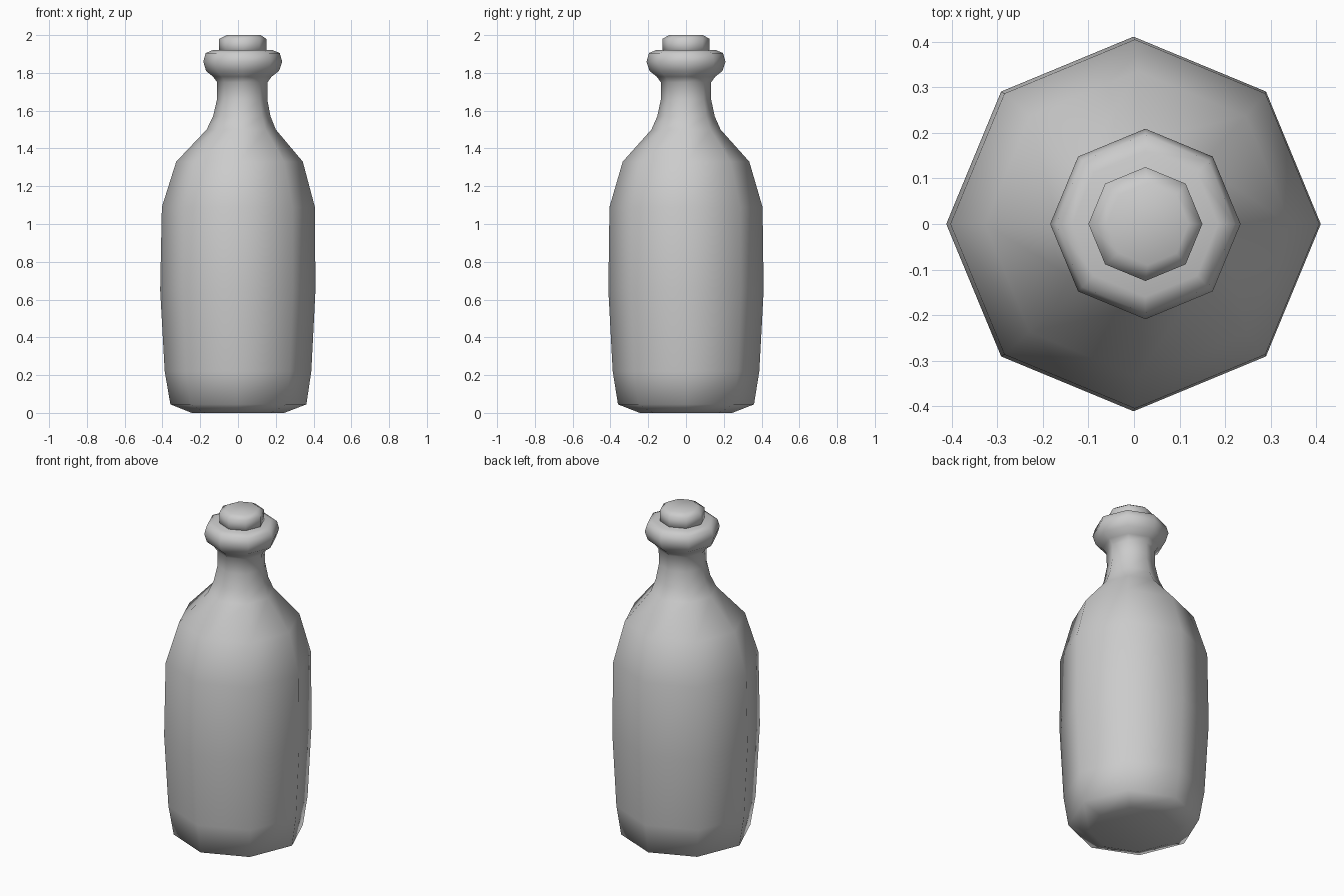
import bpy, bmesh
from math import cos, sin, pi

if "Cube" in bpy.data.objects:
    bpy.data.objects.remove(bpy.data.objects["Cube"])

SIDES = 8


def lathe(name, rings, sharp_angle):
    """Skin octagonal rings (z, radius, x centre) and cap both ends."""
    bm = bmesh.new()
    loops = []
    for z, r, cx in rings:
        loops.append([bm.verts.new((cx + r * cos(2 * pi * i / SIDES),
                                    r * sin(2 * pi * i / SIDES), z))
                      for i in range(SIDES)])
    for a, b in zip(loops, loops[1:]):
        for i in range(SIDES):
            j = (i + 1) % SIDES
            bm.faces.new((a[i], a[j], b[j], b[i]))
    bm.faces.new(loops[0][::-1])
    bm.faces.new(loops[-1])
    bmesh.ops.recalc_face_normals(bm, faces=bm.faces)
    mesh = bpy.data.meshes.new(name)
    bm.to_mesh(mesh)
    bm.free()
    obj = bpy.data.objects.new(name, mesh)
    bpy.context.collection.objects.link(obj)
    bpy.ops.object.select_all(action='DESELECT')
    obj.select_set(True)
    bpy.context.view_layer.objects.active = obj
    bpy.ops.object.shade_smooth_by_angle(angle=sharp_angle)
    return obj


# Bottle: rounded base, slightly bulging body, leaning neck and lip
lathe("bottle", [
    (0.005, 0.245, 0.0), (0.045, 0.36, 0.002), (0.22, 0.388, 0.0),
    (0.65, 0.411, -0.001), (1.09, 0.405, 0.002), (1.33, 0.335, 0.008),
    (1.50, 0.183, 0.017), (1.57, 0.152, 0.02), (1.66, 0.133, 0.022),
    (1.75, 0.133, 0.023), (1.78, 0.155, 0.023), (1.81, 0.193, 0.024),
    (1.86, 0.209, 0.025), (1.905, 0.196, 0.025), (1.92, 0.16, 0.025),
], pi)

# Stopper with a small bevelled top, its lower end inside the lip
lathe("stopper", [
    (1.90, 0.125, 0.025), (1.98, 0.125, 0.025), (2.0, 0.09, 0.03),
], pi)

# Sit the base on the floor
for o in bpy.data.objects:
    for v in o.data.vertices:
        if v.co.z < 0.01:
            v.co.z = 0.0
